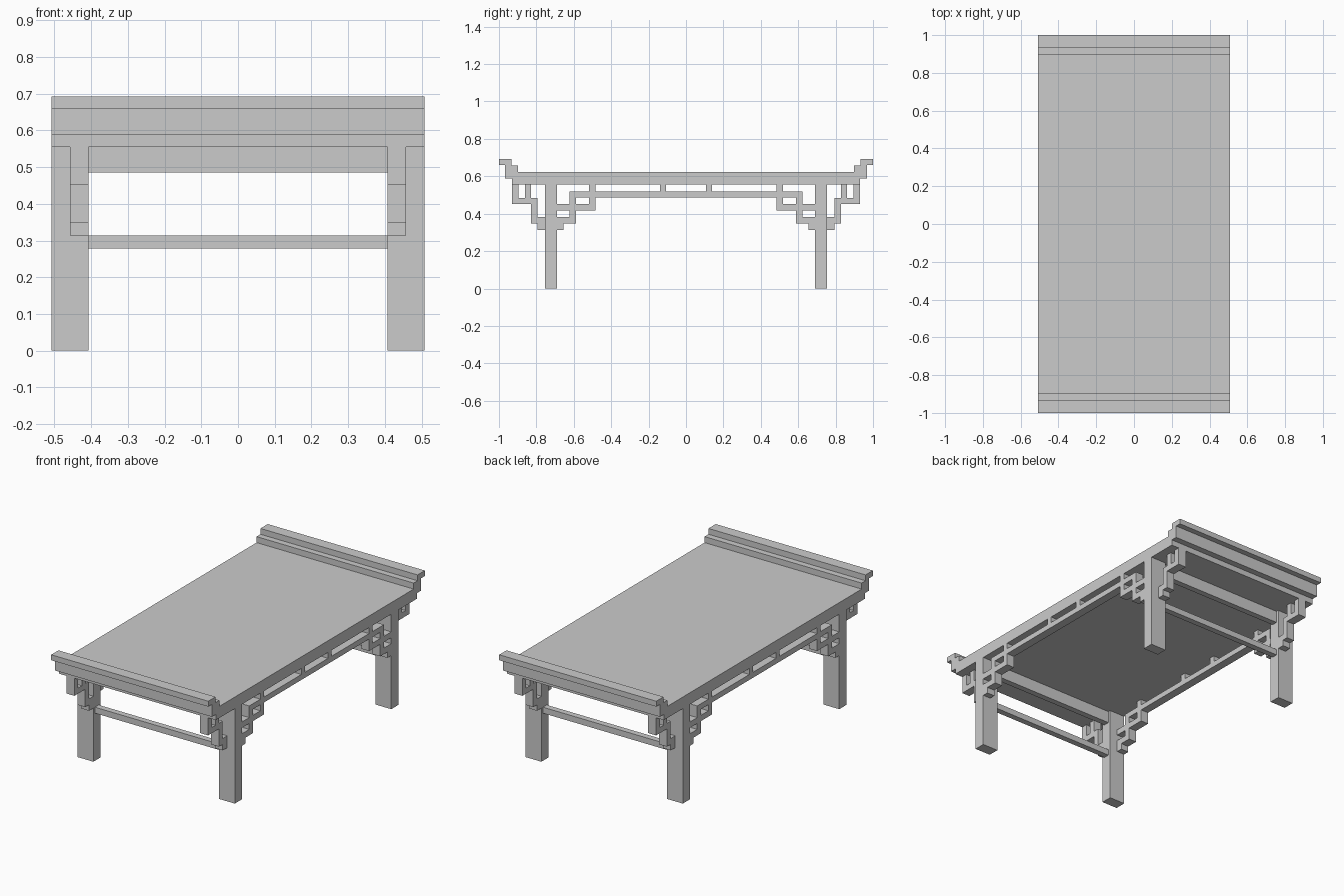
import bpy

if "Cube" in bpy.data.objects:
    bpy.data.objects.remove(bpy.data.objects["Cube"])

HALF_W = 0.508   # outer face of table and legs
MID = 0.458      # middle of the leg width
INNER = 0.407    # inner face of the legs


def mesh_object(name, verts, faces):
    me = bpy.data.meshes.new(name)
    me.from_pydata(verts, [], faces)
    ob = bpy.data.objects.new(name, me)
    bpy.context.collection.objects.link(ob)
    return ob


def extrude_x(name, profile, x0, x1):
    """Prism from a counter-clockwise (y, z) outline, extruded along x."""
    n = len(profile)
    verts = [(x, y, z) for x in (x0, x1) for y, z in profile]
    faces = [tuple(reversed(range(n))), tuple(range(n, 2 * n))]
    faces += [(i, (i + 1) % n, n + (i + 1) % n, n + i) for i in range(n)]
    return mesh_object(name, verts, faces)


def box(name, x0, x1, y0, y1, z0, z1):
    return extrude_x(name, [(y0, z0), (y1, z0), (y1, z1), (y0, z1)], x0, x1)


# Table top with stepped, upturned ends
end = [(0.93, 0.555), (0.93, 0.588), (0.967, 0.588), (0.967, 0.66), (1.0, 0.66),
       (1.0, 0.692), (0.933, 0.692), (0.933, 0.658), (0.897, 0.658), (0.897, 0.623)]
extrude_x("table_top", end + [(-y, z) for y, z in reversed(end)], -HALF_W, HALF_W)

# Lattice bars as (y0, y1, z0, z1), for the +y end
outer_bars = [
    (0.895, 0.93, 0.485, 0.555), (0.828, 0.862, 0.485, 0.555),
    (0.795, 0.93, 0.452, 0.485), (0.795, 0.83, 0.383, 0.452),
    (0.755, 0.83, 0.348, 0.383), (0.755, 0.795, 0.313, 0.348),
]
inner_bars = [
    (0.485, 0.518, 0.52, 0.555), (0.107, 0.14, 0.52, 0.555),
    (0.485, 0.518, 0.452, 0.488), (0.485, 0.69, 0.418, 0.452),
    (0.588, 0.622, 0.452, 0.488), (0.588, 0.622, 0.383, 0.418),
    (0.588, 0.69, 0.348, 0.383), (0.655, 0.69, 0.313, 0.348),
]


def span(a, b, s):
    return (a, b) if s > 0 else (-b, -a)


for sx in (-1, 1):
    # Long lattice rail under each side
    box("side_rail", *span(MID, HALF_W, sx), -0.622, 0.622, 0.488, 0.52)
    for sy in (-1, 1):
        # Legs
        box("leg", *span(INNER, HALF_W, sx), *span(0.69, 0.755, sy), 0, 0.555)
        # End lattice brackets, on the inner half of the leg
        for y0, y1, z0, z1 in outer_bars:
            box("end_bracket_bar", *span(INNER, MID, sx), *span(y0, y1, sy), z0, z1)
        # Side lattice brackets, flush with the outer face
        for y0, y1, z0, z1 in inner_bars:
            box("side_bracket_bar", *span(MID, HALF_W, sx), *span(y0, y1, sy), z0, z1)

# Cross apron and stretcher between each pair of legs
for sy in (-1, 1):
    box("cross_apron", -INNER, INNER, *span(0.705, 0.74, sy), 0.485, 0.555)
    box("stretcher", -INNER, INNER, *span(0.705, 0.74, sy), 0.278, 0.313)
